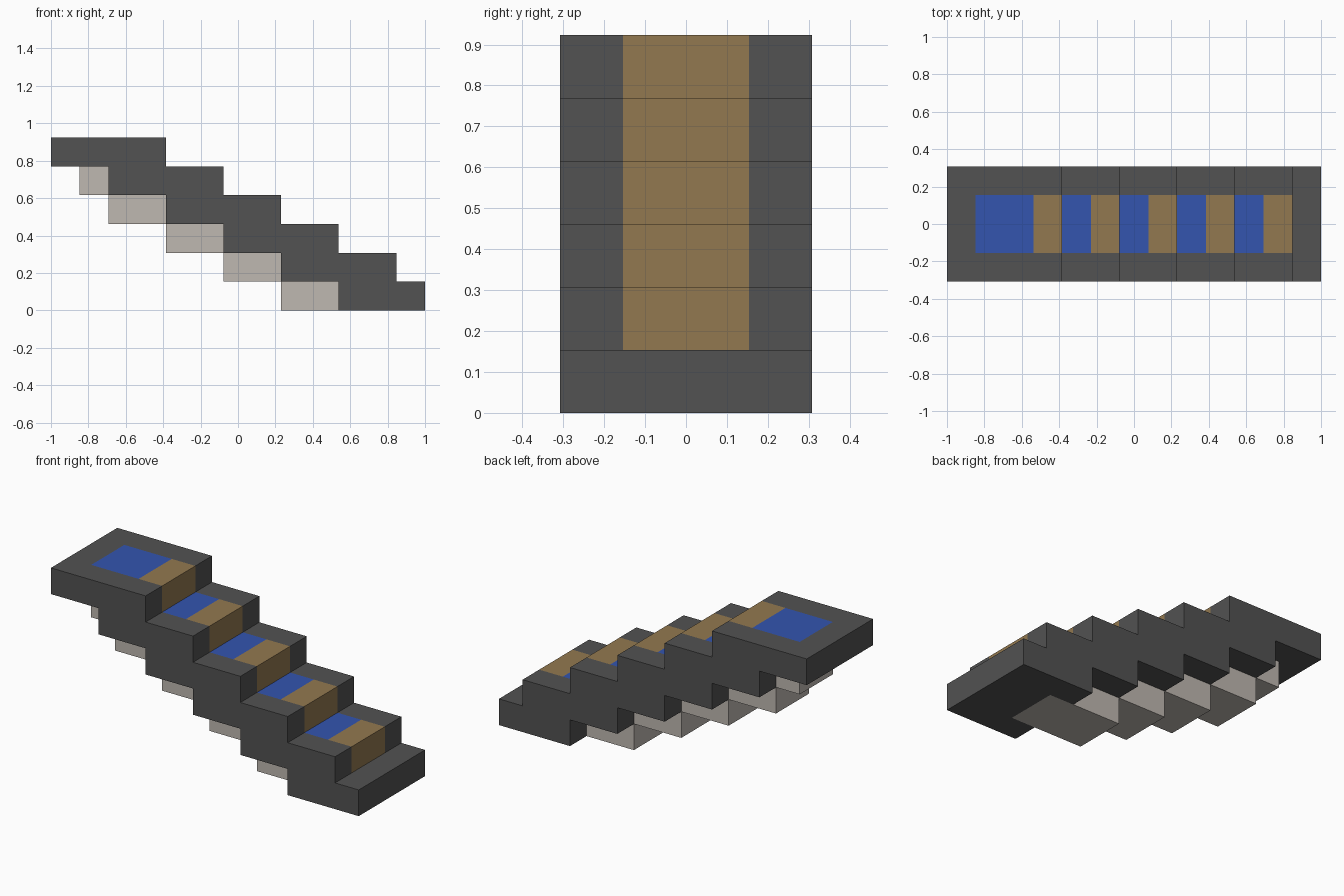
import bpy
import bmesh

cube = bpy.data.objects.get("Cube")
if cube:
    bpy.data.objects.remove(cube, do_unlink=True)

UNIT = 2 / 13   # the staircase is 13 units long, 4 wide, 6 high


def make_material(name, colour):
    mat = bpy.data.materials.new(name)
    mat.use_nodes = True
    mat.diffuse_color = (*colour, 1)
    mat.node_tree.nodes["Principled BSDF"].inputs["Base Color"].default_value = (*colour, 1)
    return mat


MATERIALS = [
    make_material("dark_stone", (0.085, 0.085, 0.085)),
    make_material("wood_brown", (0.29, 0.19, 0.08)),
    make_material("water_blue", (0.033, 0.09, 0.43)),
    make_material("pale_stone", (0.52, 0.48, 0.44)),
]
DARK, BROWN, BLUE, PALE = range(4)


def unit_steps(corners):
    """Walk a right-angled outline one unit at a time."""
    points = []
    for (x, z), (nx, nz) in zip(corners, corners[1:] + corners[:1]):
        count = max(abs(nx - x), abs(nz - z))
        points += [(x + (nx - x) * i // count, z + (nz - z) * i // count)
                   for i in range(count)]
    return points


def extrude_outline(name, corners, sections, paint):
    """Sweep an x-z outline through the given y sections, then paint its faces."""
    outline = unit_steps(corners)
    bm = bmesh.new()
    rings = [[bm.verts.new(((x - 6.5) * UNIT, y * UNIT, z * UNIT)) for x, z in outline]
             for y in sections]
    for near, far in zip(rings, rings[1:]):
        for i in range(len(outline)):
            j = (i + 1) % len(outline)
            bm.faces.new((near[i], near[j], far[j], far[i]))
    bm.faces.new(rings[0])
    bm.faces.new(rings[-1])
    bmesh.ops.recalc_face_normals(bm, faces=bm.faces)
    for face in bm.faces:
        face.material_index = paint(face)
    mesh = bpy.data.meshes.new(name)
    bm.to_mesh(mesh)
    bm.free()
    for mat in MATERIALS:
        mesh.materials.append(mat)
    obj = bpy.data.objects.new(name, mesh)
    bpy.context.collection.objects.link(obj)


def paint_stairs(face):
    """Central runner: brown risers and nosings, blue treads behind them."""
    centre = face.calc_center_median() / UNIT
    column = int(centre.x + 6.5)
    if abs(centre.y) > 0.9 or abs(face.normal.y) > 0.5:
        return DARK
    if face.normal.x > 0.5 and centre.z > 1:
        return BROWN
    if face.normal.z > 0.5 and 1 <= column <= 11:
        return BROWN if column % 2 and column > 1 else BLUE
    if face.normal.z < -0.5 and centre.z < 0.1 and column == 10:
        return PALE
    return DARK


# Staircase: treads up the top edge, stepped soffit back down
stairs = [(13, 0), (13, 1), (12, 1)]
for level in range(2, 6):
    stairs += [(16 - 2 * level, level), (14 - 2 * level, level)]
stairs[3] = (12, 2)
stairs += [(4, 6), (0, 6), (0, 5)]
for level in range(5, 1, -1):
    stairs += [(12 - 2 * level, level), (12 - 2 * level, level - 1)]
stairs += [(10, 1), (10, 0)]
extrude_outline("staircase", stairs, (-2, -1, 1, 2), paint_stairs)

# Narrow stepped support below, its upper edge buried in the staircase
support = [(1, 5), (1, 4)]
for level in range(4, 0, -1):
    support += [(10 - 2 * level, level), (10 - 2 * level, level - 1)]
for level in range(4):
    support += [(11 - 2 * level, level), (11 - 2 * level, level + 1)]
support += [(3, 4), (3, 5)]
extrude_outline("lower_support", support, (-1, 1), lambda face: PALE)
